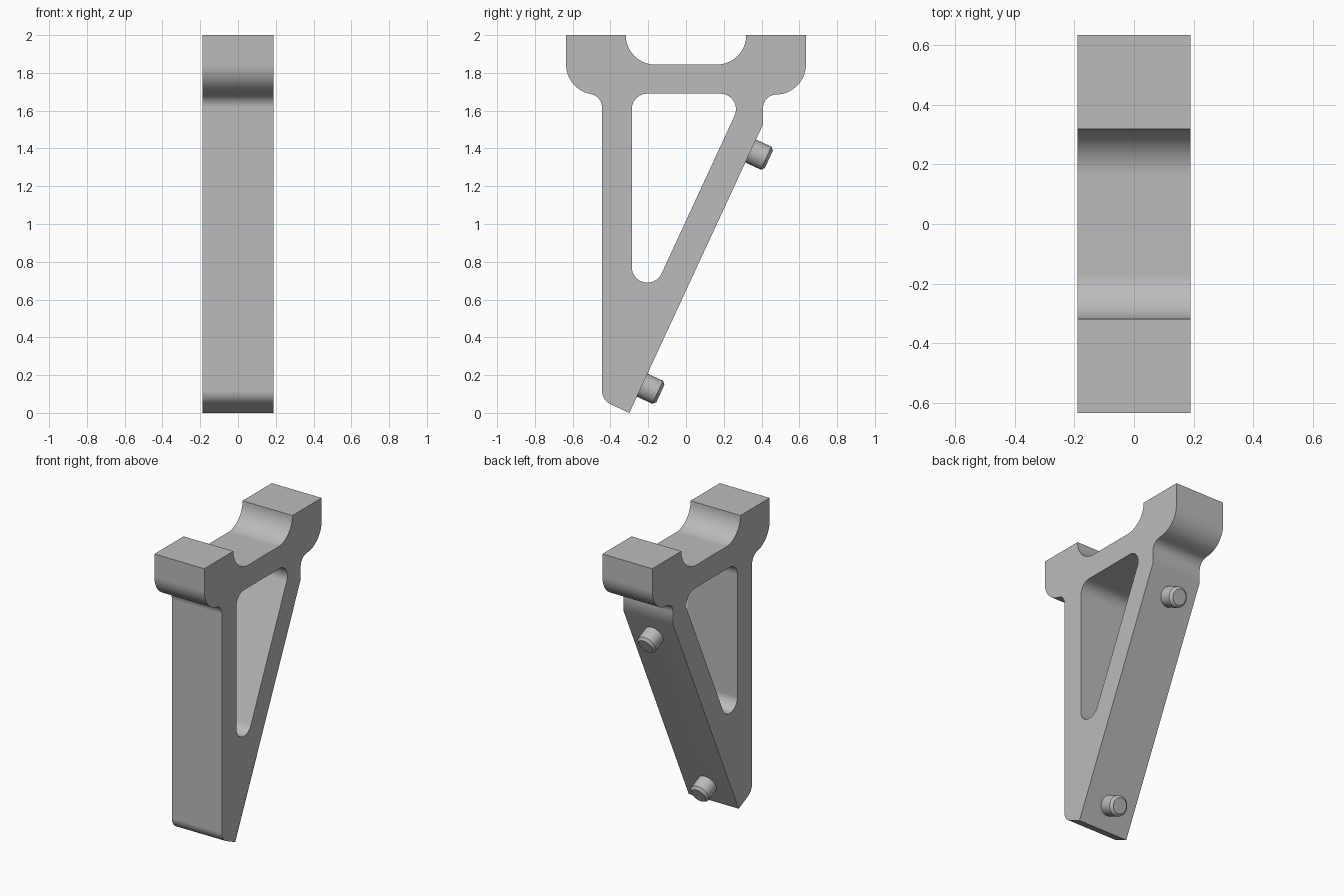
import bpy, bmesh, math
from mathutils import Matrix, Vector

if "Cube" in bpy.data.objects:
    bpy.data.objects.remove(bpy.data.objects["Cube"], do_unlink=True)

HALF = 0.189                       # half thickness of the bracket
TOP = 1.69                         # underside of the crossbar
U = Vector((0, 0.4203, 0.9074))    # along the sloped back face
N = Vector((0, 0.9074, -0.4203))   # out of the sloped back face
SLOPE = Matrix.Translation((0, -0.3, 0)) @ Matrix((U, (1, 0, 0), N)).transposed().to_4x4()

metal = bpy.data.materials.new("plain grey")
metal.use_nodes = True
grey = (0.5, 0.5, 0.5, 1)
metal.diffuse_color = grey
metal.node_tree.nodes["Principled BSDF"].inputs["Base Color"].default_value = grey


def arc(cy, cz, r, a0, a1, steps=14):
    angles = [math.radians(a0 + (a1 - a0) * i / steps) for i in range(steps + 1)]
    return [(cy + r * math.cos(a), cz + r * math.sin(a)) for a in angles]


def rounded(prev, corner, nxt, r):
    """Points of a fillet of radius r at a corner."""
    c = Vector(corner)
    a, b = (Vector(prev) - c).normalized(), (Vector(nxt) - c).normalized()
    half = a.angle(b) / 2
    centre = c + (a + b).normalized() * (r / math.sin(half))
    start = c + a * (r / math.tan(half)) - centre
    end = c + b * (r / math.tan(half)) - centre
    a0 = math.degrees(math.atan2(start.y, start.x))
    turn = math.degrees(math.atan2(start.x * end.y - start.y * end.x, start.dot(end)))
    return arc(centre.x, centre.y, r, a0, a0 + turn)


def finish(name, bm):
    bmesh.ops.recalc_face_normals(bm, faces=bm.faces)
    mesh = bpy.data.meshes.new(name)
    bm.to_mesh(mesh)
    bm.free()
    mesh.materials.append(metal)
    obj = bpy.data.objects.new(name, mesh)
    bpy.context.collection.objects.link(obj)
    return obj


def prism(name, points, half):
    """Extrude a side profile across x."""
    bm = bmesh.new()
    face = bm.faces.new([bm.verts.new((-half, y, z)) for y, z in points])
    ext = bmesh.ops.extrude_face_region(bm, geom=[face], use_keep_orig=True)
    verts = [v for v in ext["geom"] if isinstance(v, bmesh.types.BMVert)]
    bmesh.ops.translate(bm, verts=verts, vec=(2 * half, 0, 0))
    return finish(name, bm)


def activate(obj):
    bpy.ops.object.select_all(action='DESELECT')
    obj.select_set(True)
    bpy.context.view_layer.objects.active = obj


def cut(obj, cutter):
    cutter.hide_render = True
    mod = obj.modifiers.new("cut", 'BOOLEAN')
    mod.operation, mod.solver, mod.object = 'DIFFERENCE', 'EXACT', cutter
    activate(obj)
    bpy.ops.object.modifier_apply(modifier=mod.name)
    bpy.data.objects.remove(cutter, do_unlink=True)


def smooth(obj):
    activate(obj)
    bpy.ops.object.shade_smooth_by_angle(angle=math.radians(30))
    obj.modifiers.new("flat_faces", 'WEIGHTED_NORMAL').keep_sharp = True


def shoulder(wall):
    """Outer curve from a pad down to a leg wall, for the +y side."""
    cy, cz, big, small = 0.475, 1.845, 0.16, 0.07
    fy = wall + small
    dy = fy - cy
    dz = math.sqrt((big + small) ** 2 - dy ** 2)
    turn = math.degrees(math.atan2(dy, dz))
    return arc(cy, cz, big, 0, -90 + turn) + arc(fy, cz - dz, small, 90 + turn, 180)[1:]


# Outer silhouette, clockwise from the back pad
outline = [(0.635, 2)] + shoulder(0.408)
outline += [(0.408, 1.528), (-0.3, 0)]
outline += rounded((-0.3, 0), (-0.445, 0.067), (-0.445, 1), 0.08)
outline += [(-y, z) for y, z in reversed(shoulder(0.445))]
outline += [(-0.635, 2)]
outline += arc(-0.163, 2, 0.156, 180, 270) + arc(0.163, 2, 0.156, 270, 360)
bracket = prism("bracket", outline, HALF)

# Triangular opening with rounded corners
tri = [(-0.287, TOP), (0.311, TOP), (-0.287, 0.397)]
hole = []
for i in range(3):
    hole += rounded(tri[i - 1], tri[i], tri[(i + 1) % 3], 0.0825)
cut(bracket, prism("opening_cutter", hole, HALF * 2))

# Slot in the sloped face, open on the +x side, with rounded inner edges
lo, hi, tiny = Vector((0.353, 0.005, -0.079)), Vector((1.335, 0.4, 0.2)), 0.001
bm = bmesh.new()
bmesh.ops.create_cube(bm, size=1)
for v in bm.verts:
    v.co = [hi[k] if v.co[k] > 0 else lo[k] for k in range(3)]
inner = []
for e in bm.edges:
    a, b = e.verts[0].co, e.verts[1].co
    on_floor = max(a.z, b.z) < lo.z + tiny
    on_end = max(a.y, b.y) < lo.y + tiny
    outer_edge = min(a.y, b.y) > hi.y - tiny or min(a.z, b.z) > hi.z - tiny
    if (on_floor or on_end) and not outer_edge:
        inner.append(e)
bmesh.ops.bevel(bm, geom=inner, offset=0.042, segments=8, profile=0.5, affect='EDGES')
bm.transform(SLOPE)
cut(bracket, finish("slot_cutter", bm))
smooth(bracket)

# Locating pins with chamfered tips
for name, along in (("lower_pin", 0.162), ("upper_pin", 1.528)):
    bm = bmesh.new()
    bmesh.ops.create_cone(bm, cap_ends=True, segments=48, radius1=0.067, radius2=0.067, depth=0.14)
    rim = [e for e in bm.edges if min(v.co.z for v in e.verts) > 0.06]
    bmesh.ops.bevel(bm, geom=rim, offset=0.016, segments=1, affect='EDGES')
    bm.transform(SLOPE @ Matrix.Translation((along, 0, 0.036)))
    smooth(finish(name, bm))
